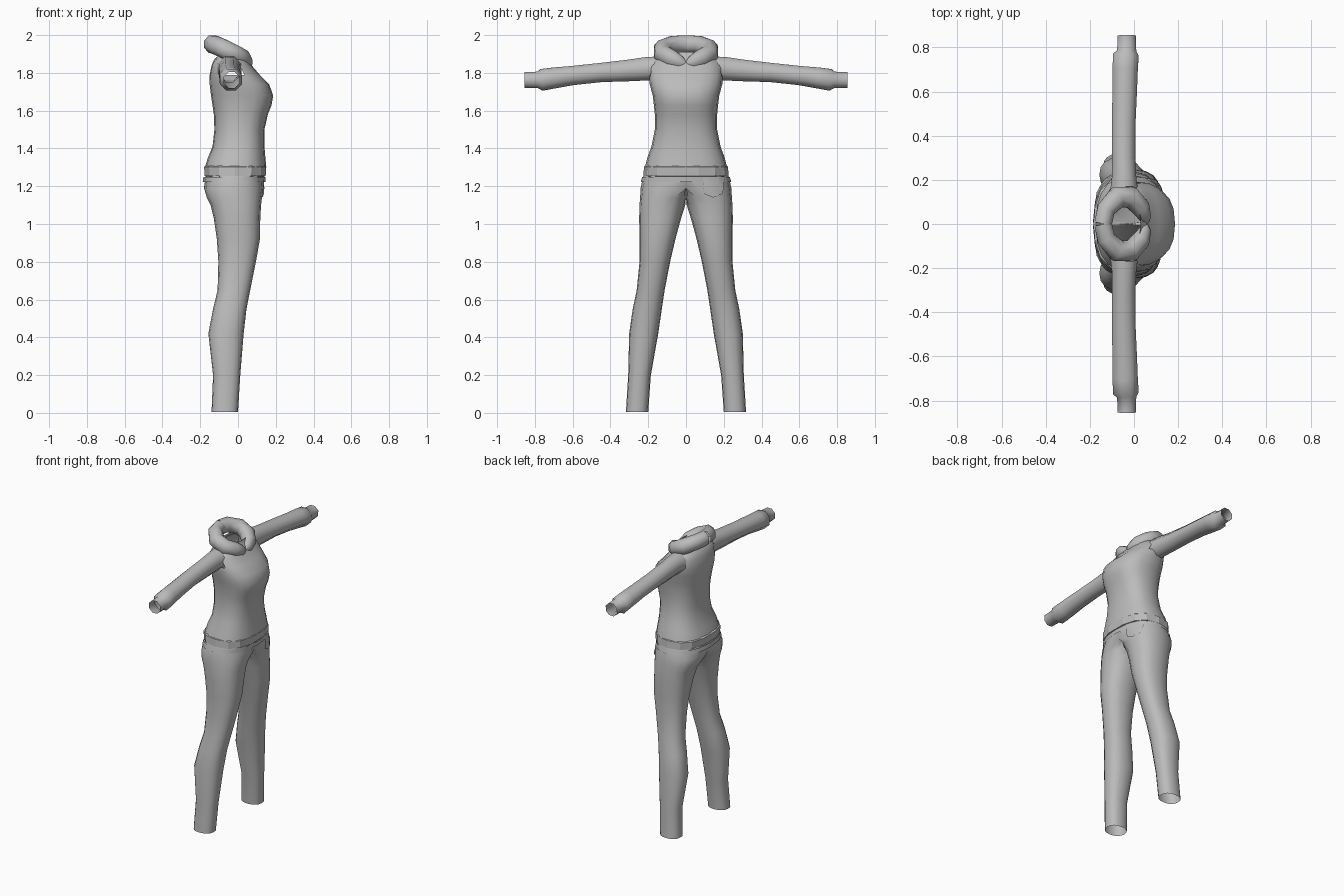
import bpy, bmesh, math
from mathutils import Vector

cube = bpy.data.objects.get("Cube")
if cube:
    bpy.data.objects.remove(cube, do_unlink=True)

GREY = (0.5, 0.5, 0.5, 1)
cloth = bpy.data.materials.new("grey cloth")
cloth.use_nodes = True
cloth.diffuse_color = GREY
cloth.node_tree.nodes["Principled BSDF"].inputs["Base Color"].default_value = GREY


def signed_pow(v, p):
    return math.copysign(abs(v) ** p, v)


def ring(z, back, front, cy, ry, n=16, p=0.85):
    """Horizontal rounded section between two x limits."""
    pts = []
    for i in range(n):
        a = math.tau * i / n
        pts.append(Vector(((back + front) / 2 + (front - back) / 2 * signed_pow(math.sin(a), p),
                           cy + ry * signed_pow(math.cos(a), p), z)))
    return pts


def tube_rings(path, n=8):
    """Sections across a path of (x, y, z, side radius, height radius)."""
    pts = [Vector(p[:3]) for p in path]
    rings = []
    for i, p in enumerate(path):
        t = (pts[min(i + 1, len(pts) - 1)] - pts[max(i - 1, 0)]).normalized()
        side = t.cross(Vector((0, 0, 1))).normalized()
        up = side.cross(t)
        rings.append([pts[i] + side * p[3] * math.cos(math.tau * (k + .5) / n)
                      + up * p[4] * math.sin(math.tau * (k + .5) / n) for k in range(n)])
    return rings


def loft(name, rings, mirror=False, smooth=60, drop=None, cap=False):
    bm = bmesh.new()
    rows = [[bm.verts.new(p) for p in r] for r in rings]
    for a, b in zip(rows, rows[1:]):
        for i in range(len(a)):
            j = (i + 1) % len(a)
            bm.faces.new((a[i], a[j], b[j], b[i]))
    if cap:
        bm.faces.new(rows[-1])
    bmesh.ops.recalc_face_normals(bm, faces=bm.faces)
    if drop:
        bmesh.ops.delete(bm, geom=[f for f in bm.faces if drop(f)], context='FACES')
    return finish(name, bm, mirror, smooth)


def finish(name, bm, mirror=False, smooth=60):
    mesh = bpy.data.meshes.new(name)
    bm.to_mesh(mesh)
    bm.free()
    mesh.materials.append(cloth)
    obj = bpy.data.objects.new(name, mesh)
    bpy.context.collection.objects.link(obj)
    if mirror:
        m = obj.modifiers.new("mirror", 'MIRROR')
        m.use_axis = (False, True, False)
        m.use_clip = True
    if smooth:
        bpy.ops.object.select_all(action='DESELECT')
        obj.select_set(True)
        bpy.context.view_layer.objects.active = obj
        bpy.ops.object.shade_smooth_by_angle(angle=math.radians(smooth))
    return obj


# Sweater body: height, back, front, half width
body = [(1.30, -.175, .15, .218), (1.35, -.16, .145, .205), (1.41, -.135, .14, .183),
        (1.5, -.125, .14, .165), (1.58, -.128, .158, .165), (1.63, -.135, .178, .17),
        (1.68, -.143, .186, .176), (1.74, -.15, .165, .192), (1.79, -.15, .115, .195),
        (1.84, -.14, .072, .19), (1.873, -.125, .05, .165), (1.885, -.11, .035, .12),
        (1.91, -.10, .03, .09)]


def armhole(f):
    c = f.calc_center_median()
    return abs(c.y) > .15 and 1.78 < c.z < 1.86 and -.08 < c.x < .0


loft("sweater_body", [ring(z, b, f, 0, w, 20, .8) for z, b, f, w in body], drop=armhole)

# Faceted hem band
loft("sweater_hem", [ring(z, b, f, 0, w, 14, .8) for z, b, f, w in
                     [(1.31, -.17, .145, .213), (1.303, -.183, .153, .222),
                      (1.255, -.18, .15, .226), (1.25, -.165, .135, .21)]], smooth=0)

# Sleeves with narrow open cuffs
loft("sleeves", tube_rings([
    (-.045, .15, 1.822, .068, .07), (-.045, .21, 1.822, .06, .067),
    (-.047, .3, 1.813, .057, .062), (-.047, .45, 1.802, .058, .055),
    (-.042, .6, 1.786, .06, .055), (-.04, .7, 1.773, .062, .06),
    (-.037, .765, 1.763, .063, .062), (-.033, .785, 1.763, .047, .047),
    (-.033, .855, 1.762, .045, .045)]), mirror=True)

# Rolled hood lying round the neck, high at the back, meeting in front
loft("hood", tube_rings([
    (-.14, 0, 1.952, .043, .05), (-.127, .065, 1.95, .045, .05),
    (-.075, .122, 1.928, .052, .05), (-.015, .122, 1.898, .052, .05),
    (.03, .075, 1.872, .045, .05), (.05, .03, 1.853, .03, .036),
    (.052, .003, 1.84, .012, .018)]), mirror=True, cap=True)

# Trousers: height, back, front, centre y, half width; cut at the middle plane
leg = [(.005, -.14, 0, .259, .059), (.2, -.132, .012, .246, .06), (.42, -.157, .03, .224, .077),
       (.55, -.132, .045, .205, .077), (.65, -.108, .065, .187, .074), (.8, -.104, .095, .165, .081),
       (.92, -.112, .116, .151, .095), (1.03, -.128, .118, .137, .111), (1.1, -.145, .122, .125, .121),
       (1.14, -.165, .127, .11, .133), (1.19, -.18, .135, .065, .175), (1.25, -.172, .14, 0, .227),
       (1.28, -.168, .14, 0, .215)]
leg_rings = [ring(*row) for row in leg]
for r in leg_rings:
    for v in r:
        v.y = max(0, v.y)
trousers = loft("trousers", leg_rings, mirror=True,
                drop=lambda f: all(v.co.y < 1e-5 for v in f.verts))

# Raised waistband just under the hem
loft("waistband", [ring(1.25, -.183, .147, 0, .232), ring(1.222, -.187, .145, 0, .24)])

# Pocket patch wrapped on the trousers
bm = bmesh.new()
bmesh.ops.create_grid(bm, x_segments=6, y_segments=6, size=.5)
for v in bm.verts:
    u, t = v.co.x, v.co.y + .5
    v.co = (.3, .143 + u * (.095 + .015 * t), 1.16 + .09 * t - .02 * (1 - t) * (1 - 2 * abs(u)))
pocket = finish("pocket", bm)
wrap = pocket.modifiers.new("wrap", 'SHRINKWRAP')
wrap.target = trousers
wrap.wrap_method = 'PROJECT'
wrap.use_project_x = True
wrap.use_project_y = wrap.use_project_z = False
wrap.use_negative_direction = True
wrap.use_positive_direction = False
wrap.wrap_mode = 'ABOVE_SURFACE'
wrap.offset = .008
